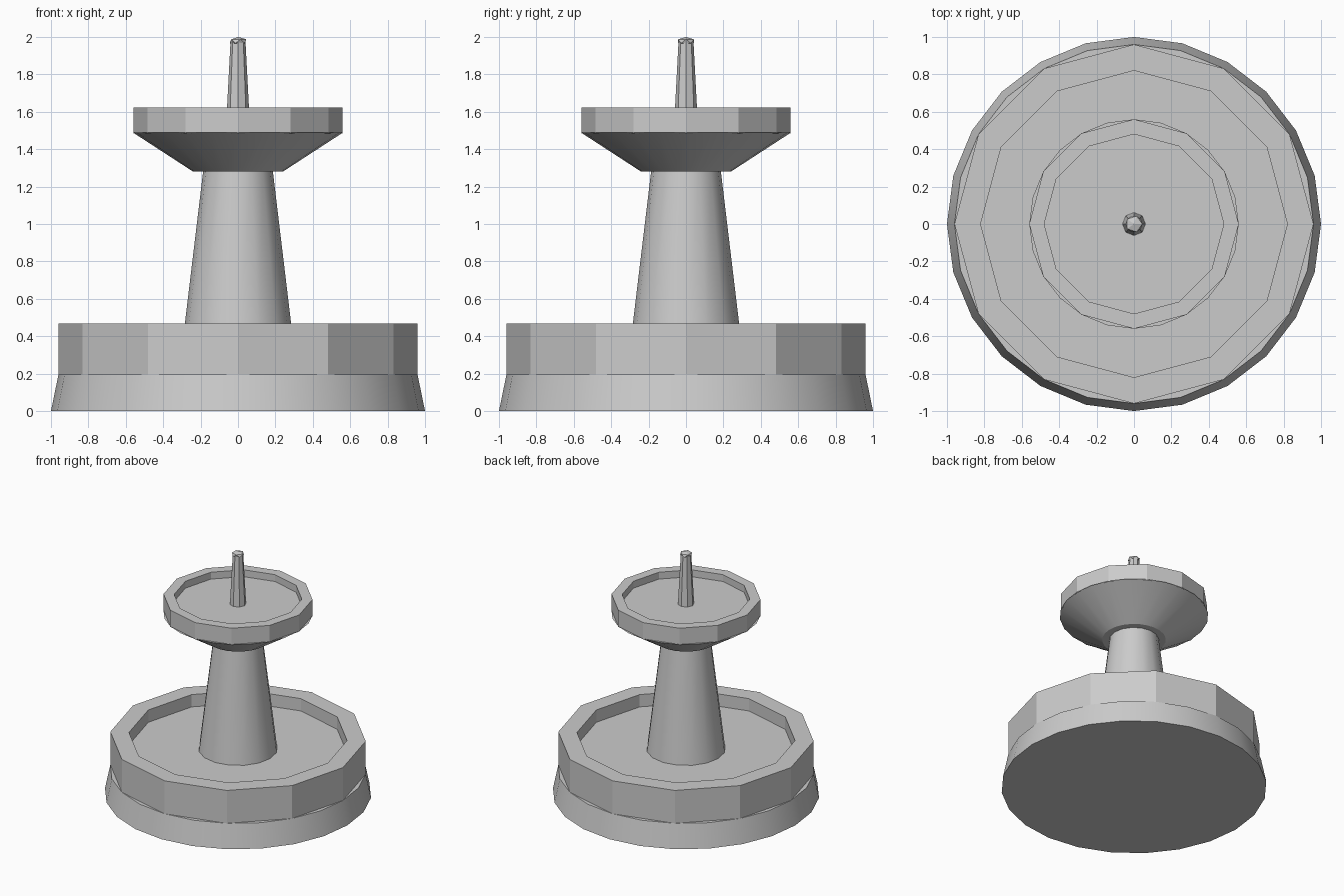
import bpy, bmesh, math

if "Cube" in bpy.data.objects:
    bpy.data.objects.remove(bpy.data.objects["Cube"])


def lathe(name, profile, sides, smooth=False):
    """Spin a closed (radius, z) outline round the z axis; radius 0 makes a pole."""
    bm = bmesh.new()
    rings = []
    for r, z in profile:
        if r == 0:
            rings.append([bm.verts.new((0, 0, z))] * sides)
        else:
            rings.append([bm.verts.new((r * math.cos(2 * math.pi * i / sides),
                                        r * math.sin(2 * math.pi * i / sides), z))
                          for i in range(sides)])
    for a, b in zip(rings, rings[1:]):
        for i in range(sides):
            j = (i + 1) % sides
            quad = list(dict.fromkeys((a[i], a[j], b[j], b[i])))
            if len(quad) > 2:
                bm.faces.new(quad)
    # merge coplanar pole triangles into single flat caps
    bmesh.ops.dissolve_limit(bm, angle_limit=0.001, verts=bm.verts, edges=bm.edges)
    bmesh.ops.recalc_face_normals(bm, faces=bm.faces)
    mesh = bpy.data.meshes.new(name)
    bm.to_mesh(mesh)
    bm.free()
    obj = bpy.data.objects.new(name, mesh)
    bpy.context.collection.objects.link(obj)
    if smooth:
        bpy.ops.object.select_all(action='DESELECT')
        obj.select_set(True)
        bpy.context.view_layer.objects.active = obj
        bpy.ops.object.shade_smooth_by_angle(angle=math.radians(29))
    return obj


def frustum(name, r1, z1, r2, z2, sides, smooth=False):
    return lathe(name, [(0, z1), (r1, z1), (r2, z2), (0, z2)], sides, smooth)


def basin(name, outer, inner, bottom, floor, top):
    """Twelve-sided tray with vertical walls and a sunken floor."""
    return lathe(name, [(0, bottom), (outer, bottom), (outer, top),
                        (inner, top), (inner, floor), (0, floor)], 12)


# Lower pool
frustum("plinth", 1.0, 0.0, 0.96, 0.195, 24, True)
basin("lower_basin", 0.96, 0.82, 0.193, 0.365, 0.467)

# Central column
frustum("column", 0.297, 0.36, 0.186, 1.285, 16, True)

# Upper bowl
frustum("bowl_underside", 0.24, 1.28, 0.56, 1.488, 24, True)
basin("upper_basin", 0.56, 0.48, 1.484, 1.565, 1.622)

# Spout and its squashed faceted tip
frustum("spout", 0.062, 1.56, 0.04, 1.975, 8)
bpy.ops.mesh.primitive_ico_sphere_add(subdivisions=1, radius=0.05,
                                      location=(0, 0, 1.977))
tip = bpy.context.object
tip.name = "spout_tip"
tip.scale.z = 0.46
